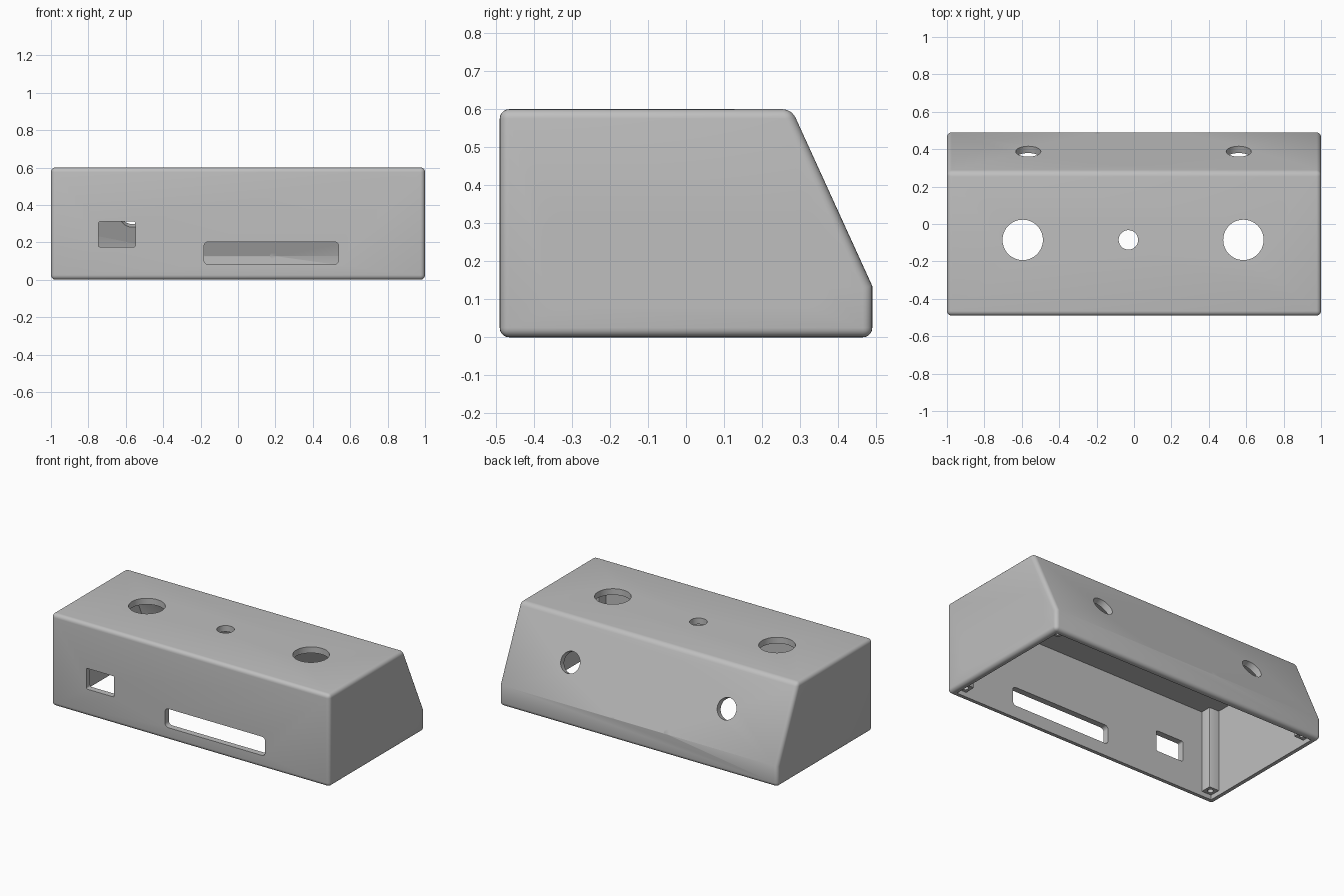
import bpy, bmesh, math
from mathutils import Matrix, Vector

if "Cube" in bpy.data.objects:
    bpy.data.objects.remove(bpy.data.objects["Cube"], do_unlink=True)

grey = bpy.data.materials.new("light_grey_plastic")
grey.use_nodes = True
colour = (0.52, 0.52, 0.52, 1)
grey.diffuse_color = colour
grey.node_tree.nodes["Principled BSDF"].inputs["Base Color"].default_value = colour

WALL = 0.04
SLOPE = math.atan2(0.465, -0.212)      # tilt of the sloped back panel
FRONT = Matrix.Rotation(math.pi / 2, 4, 'X')
BACK = Matrix.Rotation(SLOPE, 4, 'X')
SIDE = Matrix(((0, 0, 1, 0), (1, 0, 0, 0), (0, 1, 0, 0), (0, 0, 0, 1)))
FLAT = Matrix.Identity(4)


def prism(name, outline, depth, turn=FLAT, at=(0, 0, 0)):
    """Extrude an outline along its local z, centred, then turn and place it."""
    bm = bmesh.new()
    base = bm.faces.new([bm.verts.new((x, y, -depth / 2)) for x, y in outline])
    new = bmesh.ops.extrude_face_region(bm, geom=[base])["geom"]
    bmesh.ops.translate(bm, vec=(0, 0, depth),
                        verts=[v for v in new if isinstance(v, bmesh.types.BMVert)])
    bm.transform(Matrix.Translation(at) @ turn)
    bmesh.ops.recalc_face_normals(bm, faces=bm.faces)
    mesh = bpy.data.meshes.new(name)
    bm.to_mesh(mesh)
    bm.free()
    mesh.materials.append(grey)
    obj = bpy.data.objects.new(name, mesh)
    bpy.context.collection.objects.link(obj)
    return obj


def circle(r, n=40):
    return [(r * math.cos(2 * math.pi * i / n), r * math.sin(2 * math.pi * i / n))
            for i in range(n)]


def rounded(w, h, r, n=8):
    points = []
    for k, (sx, sy) in enumerate([(1, 1), (-1, 1), (-1, -1), (1, -1)]):
        for i in range(n + 1):
            a = math.pi / 2 * (k + i / n)
            points.append((sx * (w / 2 - r) + r * math.cos(a),
                           sy * (h / 2 - r) + r * math.sin(a)))
    return points


def apply_modifier(obj, mod):
    bpy.ops.object.select_all(action='DESELECT')
    bpy.context.view_layer.objects.active = obj
    obj.select_set(True)
    bpy.ops.object.modifier_apply(modifier=mod.name)


def cut(obj, cutter):
    mod = obj.modifiers.new("cut", 'BOOLEAN')
    mod.operation, mod.solver, mod.object = 'DIFFERENCE', 'EXACT', cutter
    apply_modifier(obj, mod)
    bpy.data.objects.remove(cutter, do_unlink=True)


# Outer shell with rounded edges
housing = prism("housing", [(-0.49, 0), (0.49, 0), (0.49, 0.135), (0.278, 0.6), (-0.49, 0.6)],
                2.0, SIDE)
bevel = housing.modifiers.new("round", 'BEVEL')
bevel.width, bevel.segments = 0.025, 5
bevel.limit_method, bevel.angle_limit = 'ANGLE', math.radians(35)
apply_modifier(housing, bevel)

# Hollow inside, open below, leaving four corner posts
cavity = prism("cavity", [(-0.45, -0.1), (0.45, -0.1), (0.45, 0.126), (0.252, 0.56),
                          (-0.45, 0.56)], 2 - 2 * WALL, SIDE)
corners = [(sx, sy) for sx in (-1, 1) for sy in (-1, 1)]
for sx, sy in corners:
    cut(cavity, prism("post", rounded(0.14, 0.14, 0.008, 2), 0.8, FLAT,
                      (sx * 0.96, sy * 0.45, 0.43)))
cut(housing, cavity)

# Screw holes in the posts
for sx, sy in corners:
    cut(housing, prism("screw_hole", circle(0.018, 20), 0.2, FLAT, (sx * 0.925, sy * 0.415, 0.05)))

# Round holes in the top
for x, r in ((-0.595, 0.108), (0.585, 0.108), (-0.03, 0.052)):
    cut(housing, prism("top_hole", circle(r, 56), 0.2, FLAT, (x, -0.085, 0.6)))


def on_slope(x, y):
    return Vector((x, y, 0.6 - (y - 0.278) * 0.465 / 0.212))


# Openings in the sloped back: two large holes, four screw holes, one slot
back_holes = [(-0.565, 0.388, 0.067), (0.56, 0.388, 0.067)]
back_holes += [(x, y, 0.02) for x in (-0.2, 0.19) for y in (0.327, 0.485)]
for x, y, r in back_holes:
    cut(housing, prism("back_hole", circle(r), 0.16, BACK, on_slope(x, y)))
cut(housing, prism("back_slot", rounded(0.175, 0.065, 0.015), 0.16, BACK, on_slope(-0.002, 0.322)))

# Front window and long front slot
cut(housing, prism("front_window", rounded(0.2, 0.135, 0.01), 0.2, FRONT, (-0.647, -0.49, 0.243)))
cut(housing, prism("front_slot", rounded(0.72, 0.122, 0.025), 0.2, FRONT, (0.178, -0.49, 0.142)))

# Large rounded opening in the left end
cut(housing, prism("end_opening", rounded(0.745, 0.24, 0.07), 0.2, SIDE, (1, -0.003, 0.2)))

bpy.ops.object.select_all(action='DESELECT')
bpy.context.view_layer.objects.active = housing
housing.select_set(True)
bpy.ops.object.shade_smooth_by_angle(angle=math.radians(30))
